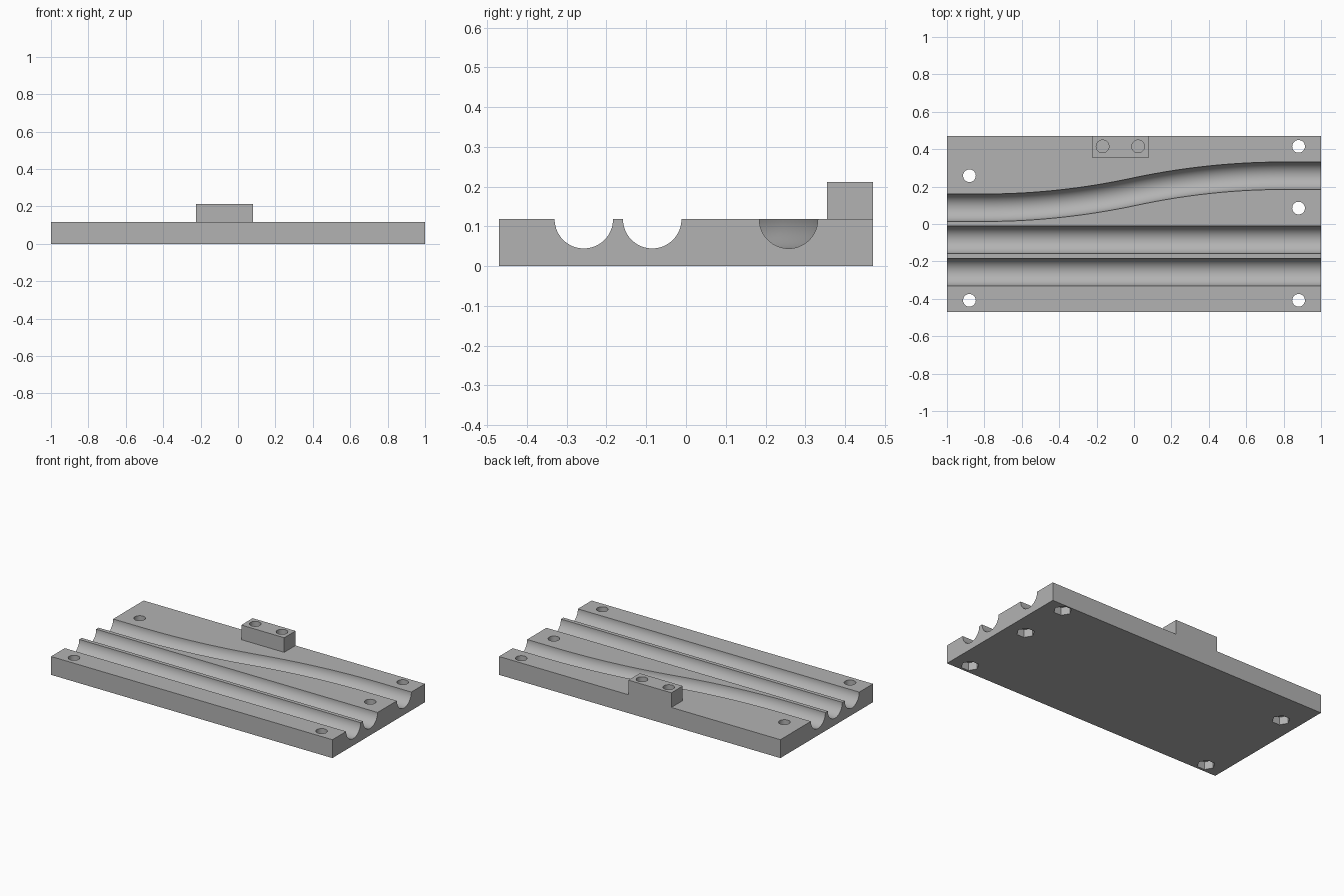
import bpy, bmesh, math
from mathutils import Vector

cube = bpy.data.objects.get("Cube")
if cube:
    bpy.data.objects.remove(cube)

HALF_Y, TOP, BLOCK_TOP = 0.47, 0.118, 0.212
GROOVE_R, HOLE_R, NUT_R, NUT_DEPTH = 0.0735, 0.034, 0.053, 0.05

grey = bpy.data.materials.new("plain grey")
grey.use_nodes = True
grey.diffuse_color = (0.45, 0.45, 0.45, 1)
grey.node_tree.nodes["Principled BSDF"].inputs["Base Color"].default_value = (0.45, 0.45, 0.45, 1)


def finish(name, bm):
    bmesh.ops.recalc_face_normals(bm, faces=bm.faces)
    mesh = bpy.data.meshes.new(name)
    bm.to_mesh(mesh)
    bm.free()
    mesh.materials.append(grey)
    obj = bpy.data.objects.new(name, mesh)
    bpy.context.collection.objects.link(obj)
    return obj


def prism(name, outline, z0, z1):
    """Upright prism from a plan outline."""
    bm = bmesh.new()
    face = bm.faces.new([bm.verts.new((x, y, z0)) for x, y in outline])
    up = bmesh.ops.extrude_face_region(bm, geom=[face])["geom"]
    verts = [v for v in up if isinstance(v, bmesh.types.BMVert)]
    bmesh.ops.translate(bm, verts=verts, vec=(0, 0, z1 - z0))
    return finish(name, bm)


def ring(x, y, r, sides, turn=0.0):
    return [(x + r * math.cos(turn + math.tau * i / sides),
             y + r * math.sin(turn + math.tau * i / sides)) for i in range(sides)]


def rect(x0, x1, y0, y1):
    return [(x0, y0), (x1, y0), (x1, y1), (x0, y1)]


def tube(name, path, sides=64):
    """Round bar swept along a plan path at the height of the top face."""
    bm = bmesh.new()
    loops = []
    for i, p in enumerate(path):
        t = (path[min(i + 1, len(path) - 1)] - path[max(i - 1, 0)]).normalized()
        n = Vector((-t.y, t.x))
        loop = []
        for k in range(sides):
            a = math.tau * k / sides
            q = p + n * GROOVE_R * math.cos(a)
            loop.append(bm.verts.new((q.x, q.y, TOP + GROOVE_R * math.sin(a))))
        loops.append(loop)
    for a, b in zip(loops, loops[1:]):
        for k in range(sides):
            j = (k + 1) % sides
            bm.faces.new((a[k], a[j], b[j], b[k]))
    bm.faces.new(loops[0])
    bm.faces.new(loops[-1])
    return finish(name, bm)


def boolean(target, tool, operation):
    mod = target.modifiers.new(tool.name, "BOOLEAN")
    mod.object, mod.operation, mod.solver = tool, operation, "EXACT"
    bpy.context.view_layer.objects.active = target
    bpy.ops.object.modifier_apply(modifier=mod.name)
    bpy.data.objects.remove(tool)


def bend(x, y0=0.087, y1=0.258, reach=0.8):
    """Two mirrored arcs joining the straight ends of the bent groove."""
    t = min(max((x + reach) / (2 * reach), 0), 1)
    s = 2 * t * t if t < 0.5 else 1 - 2 * (1 - t) ** 2
    return y0 + (y1 - y0) * s


# Plate with the raised block flush to the back edge
plate = prism("grooved_plate", rect(-1, 1, -HALF_Y, HALF_Y), 0, TOP)
block = prism("raised_block", rect(-0.225, 0.08, 0.355, HALF_Y), TOP - 0.04, BLOCK_TOP)
boolean(plate, block, "UNION")

# Two straight grooves and one bent groove
for y in (-0.257, -0.085):
    boolean(plate, tube("straight_groove", [Vector((-1.1, y)), Vector((1.1, y))]), "DIFFERENCE")
xs = [-1.1] + [-0.8 + 1.6 * i / 40 for i in range(41)] + [1.1]
boolean(plate, tube("bent_groove", [Vector((x, bend(x))) for x in xs]), "DIFFERENCE")

# Through holes with hexagonal nut pockets underneath
for x, y in ((-0.88, 0.258), (-0.88, -0.408), (0.88, 0.415), (0.88, 0.085), (0.88, -0.408)):
    boolean(plate, prism("bolt_hole", ring(x, y, HOLE_R, 32), -0.1, 0.3), "DIFFERENCE")
    boolean(plate, prism("nut_pocket", ring(x, y, NUT_R, 6), -0.1, NUT_DEPTH), "DIFFERENCE")

# Blind holes in the block
for x in (-0.168, 0.022):
    boolean(plate, prism("block_hole", ring(x, 0.415, HOLE_R, 32), 0.05, 0.4), "DIFFERENCE")

bpy.ops.object.select_all(action="DESELECT")
plate.select_set(True)
bpy.context.view_layer.objects.active = plate
bpy.ops.object.shade_smooth_by_angle(angle=math.radians(30))
